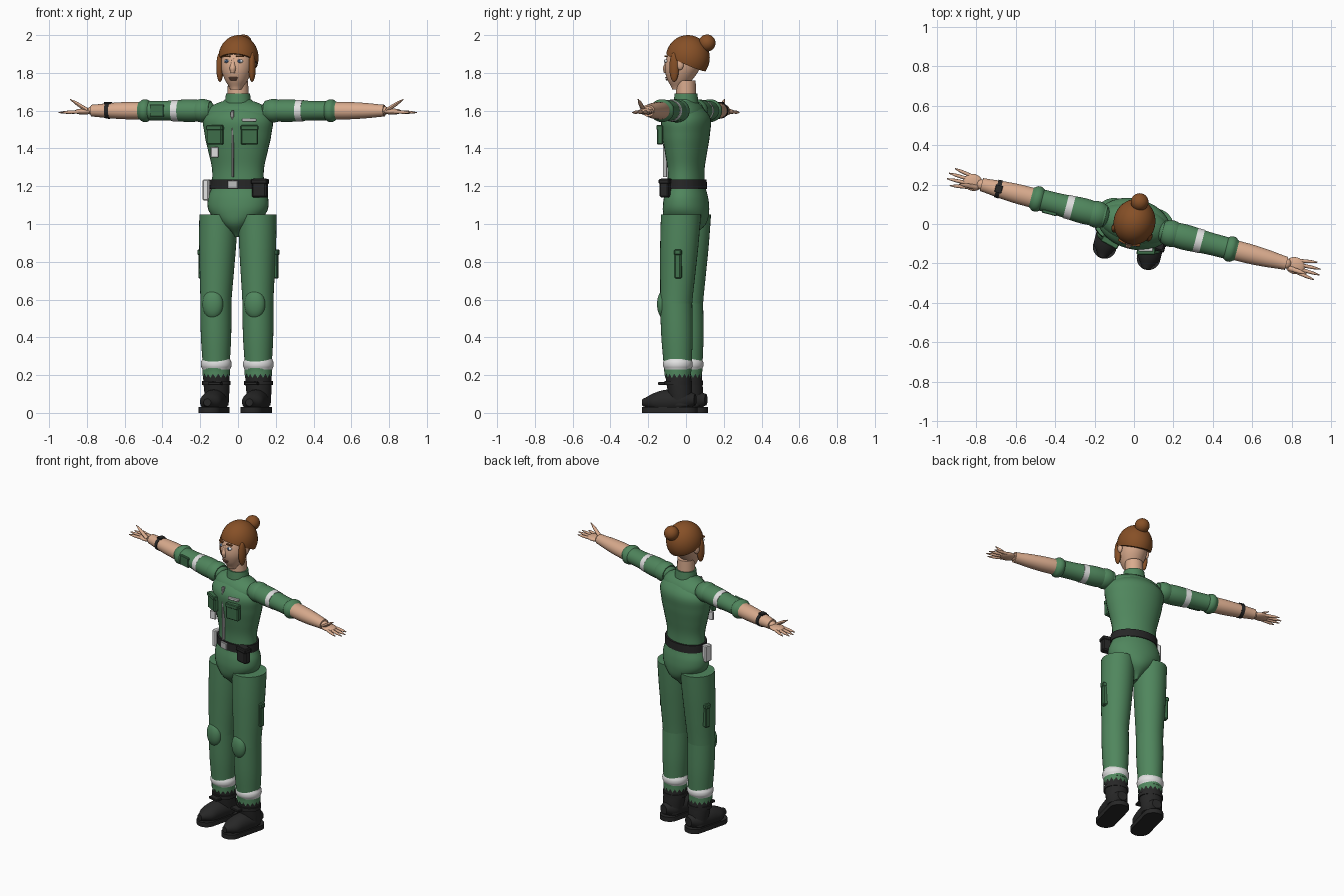
import bpy, bmesh, math
from mathutils import Matrix, Vector

default_cube = bpy.data.objects.get("Cube")
if default_cube:
    bpy.data.objects.remove(default_cube, do_unlink=True)


def make_material(name, *colour):
    material = bpy.data.materials.new(name)
    material.use_nodes = True
    material.diffuse_color = (*colour, 1)
    shader = material.node_tree.nodes["Principled BSDF"]
    shader.inputs["Base Color"].default_value = (*colour, 1)
    return material


GREEN = make_material("uniform green", .08, .24, .11)
DARK_GREEN = make_material("pocket green", .05, .16, .07)
SKIN = make_material("skin", .7, .41, .27)
BROWN = make_material("hair brown", .24, .08, .02)
BLACK = make_material("black", .02, .02, .02)
WHITE = make_material("white", .75, .75, .75)
SILVER = make_material("silver", .5, .5, .5)
BLUE = make_material("eye blue", .05, .1, .2)
LIP = make_material("lip red", .2, .09, .06)

TURN = Matrix.Rotation(math.radians(-14.5), 4, 'Z')  # the whole figure is turned
ARM_Z = 1.6
LEG_X = .115


def finish(bm, name, material, side, smooth=True):
    """Mirror for the right side, turn, and link the finished part."""
    mirror = Matrix.Diagonal((side, 1, 1, 1))
    bmesh.ops.transform(bm, matrix=TURN @ mirror, verts=bm.verts)
    bmesh.ops.recalc_face_normals(bm, faces=bm.faces)
    mesh = bpy.data.meshes.new(name)
    bm.to_mesh(mesh)
    bm.free()
    part = bpy.data.objects.new(name, mesh)
    bpy.context.collection.objects.link(part)
    mesh.materials.append(material)
    if smooth:
        bpy.ops.object.select_all(action='DESELECT')
        part.select_set(True)
        bpy.context.view_layer.objects.active = part
        bpy.ops.object.shade_smooth_by_angle(angle=math.radians(40))


def smooth_value(values, place):
    """Read a smooth curve through evenly spaced values."""
    last = len(values) - 1
    index = min(int(place * last), last - 1)
    t = place * last - index
    before, low, high, after = (values[min(max(index + k, 0), last)] for k in (-1, 0, 1, 2))
    slope_low, slope_high = (high - before) / 2, (after - low) / 2
    bend = 3 * (high - low) - 2 * slope_low - slope_high
    twist = 2 * (low - high) + slope_low + slope_high
    return low + t * (slope_low + t * (bend + t * twist))


def tube(name, material, start, end, widths, depths=None, flat=1, side=1, segments=32, ragged=0):
    """Oval tube along its longest axis, with evenly spaced radii."""
    start, end = Vector(start), Vector(end)
    span = end - start
    along = max(range(3), key=lambda axis: abs(span[axis]))
    across, over = [axis for axis in range(3) if axis != along]
    depths = depths or [width * flat for width in widths]
    steps = 1 if len(widths) == 2 else 5 * (len(widths) - 1)
    bm = bmesh.new()
    rings = []
    for step in range(steps + 1):
        place = step / steps
        ring = []
        for corner in range(segments):
            angle = math.tau * corner / segments
            point = start + span * place
            point[across] += smooth_value(widths, place) * math.cos(angle)
            point[over] += smooth_value(depths, place) * math.sin(angle)
            ring.append(bm.verts.new(point))
        rings.append(ring)
    for low, high in zip(rings, rings[1:]):
        for i in range(segments):
            bm.faces.new((low[i - 1], low[i], high[i], high[i - 1]))
    for vert in rings[0][::2]:
        vert.co.z += ragged
    if not ragged:
        bm.faces.new(rings[0])
    bm.faces.new(rings[-1])
    finish(bm, name, material, side)


def ball(name, material, centre, radii, side=1):
    bm = bmesh.new()
    shape = Matrix.Translation(centre) @ Matrix.Diagonal((*radii, 1))
    bmesh.ops.create_uvsphere(bm, u_segments=28, v_segments=18, radius=1, matrix=shape)
    finish(bm, name, material, side)


def box(name, material, centre, size, side=1, turn=0):
    bm = bmesh.new()
    bmesh.ops.create_cube(bm, size=1, matrix=Matrix.Diagonal((*size, 1)))
    bmesh.ops.bevel(bm, geom=bm.edges[:], offset=min(size) / 6, segments=1, affect='EDGES')
    place = Matrix.Translation(centre) @ Matrix.Rotation(math.radians(turn), 4, 'Z')
    bmesh.ops.transform(bm, matrix=place, verts=bm.verts)
    finish(bm, name, material, side, smooth=False)


def arm_tube(name, material, inner, outer, widths, side):
    tube(name, material, (inner, 0, ARM_Z), (outer, 0, ARM_Z), widths, flat=.92, side=side)


def boot_sole(name, side):
    """Rounded slab, long from heel to toe."""
    bm = bmesh.new()
    rim = []
    for corner in range(32):
        angle = math.tau * (corner + .5) / 32
        middle = .03 if math.sin(angle) > 0 else -.15
        rim.append(bm.verts.new((LEG_X + .06 * math.cos(angle), middle + .06 * math.sin(angle), 0)))
    raised = bmesh.ops.extrude_face_region(bm, geom=[bm.faces.new(rim)])["geom"]
    top = [item for item in raised if isinstance(item, bmesh.types.BMVert)]
    bmesh.ops.translate(bm, vec=(0, 0, .03), verts=top)
    finish(bm, name, BLACK, side)


# Shirt and pelvis
tube("torso", GREEN, (0, 0, 1.2), (0, 0, 1.66), (.14, .14, .16, .18, .18, .07), flat=.68)
ball("shoulder_yoke", GREEN, (0, 0, 1.57), (.18, .1, .09))
tube("collar", GREEN, (0, 0, 1.64), (0, 0, 1.69), (.07, .064), flat=.94)
tube("pelvis", GREEN, (0, 0, .93), (0, 0, 1.2), (.01, .09, .155, .163, .14), (.04, .105, .12, .115, .1))

# Belt with its gear
tube("belt", BLACK, (0, 0, 1.185), (0, 0, 1.235), (.15, .148), flat=.72)
box("belt_buckle", SILVER, (0, -.11, 1.21), (.056, .014, .042))
box("belt_pouch", BLACK, (.14, -.075, 1.19), (.08, .05, .1))
box("belt_pouch_flap", BLACK, (.14, -.075, 1.225), (.086, .056, .026))
box("belt_radio", WHITE, (-.165, -.025, 1.18), (.035, .05, .11))

# Shirt front
tube("zipper", SILVER, (0, -.115, 1.25), (0, -.115, 1.6), (.007, .007), (.012, .012), segments=8)
box("zipper_pull", SILVER, (0, -.12, 1.58), (.018, .014, .03))
box("name_tag", WHITE, (.09, -.11, 1.55), (.075, .02, .016), turn=14)
box("shirt_badge", WHITE, (-.1, -.11, 1.38), (.04, .016, .055), turn=18)

for side, label in ((1, "left_"), (-1, "right_")):
    # Chest pocket
    box(label + "chest_pocket", DARK_GREEN, (.094, -.118, 1.47), (.09, .03, .1), side, 14)
    box(label + "chest_pocket_flap", DARK_GREEN, (.094, -.12, 1.51), (.094, .034, .026), side, 14)

    # Arm
    ball(label + "shoulder", GREEN, (.195, 0, ARM_Z), (.07, .068, .062), side)
    arm_tube(label + "sleeve", GREEN, .15, .5, (.057, .065, .057, .055), side)
    arm_tube(label + "sleeve_band", WHITE, .322, .357, (.062, .061), side)
    arm_tube(label + "sleeve_cuff", GREEN, .475, .54, (.05, .064, .064, .05), side)
    arm_tube(label + "forearm", SKIN, .5, .8, (.05, .05, .044, .034), side)

    # Hand
    ball(label + "wrist", SKIN, (.8, 0, ARM_Z), (.025, .026, .022), side)
    ball(label + "palm", SKIN, (.845, 0, 1.595), (.05, .043, .016), side)
    tube(label + "thumb", SKIN, (.815, -.02, ARM_Z), (.912, -.026, 1.66), (.013, .012, .01, .003),
         side=side, segments=10)
    for finger, tip in dict(index=.955, middle=.978, ring=.975, little=.95).items():
        spread = ("index", "middle", "ring", "little").index(finger) - 1.5
        tube(label + finger + "_finger", SKIN, (.86, spread * .02, 1.594), (tip, spread * .03, 1.59),
             (.009, .009, .008, .003), side=side, segments=10)

    # Trouser leg with knee pad and thigh pocket
    knee = (LEG_X, -.024, .58)
    ankle = (LEG_X, -.015, .22)
    tube(label + "thigh", GREEN, knee, (.106, 0, 1.05), (.082, .09, .098, .102), flat=1.04, side=side)
    tube(label + "shin", GREEN, ankle, knee, (.07, .08, .082), flat=1.04, side=side)
    ball(label + "knee_pad", GREEN, (LEG_X, -.088, .575), (.056, .038, .078), side)
    box(label + "thigh_pocket", DARK_GREEN, (.188, .01, .787), (.058, .034, .152), side)
    box(label + "thigh_pocket_flap", DARK_GREEN, (.19, .01, .85), (.062, .038, .03), side)

    # Ankle band and ragged hem
    tube(label + "ankle_band", WHITE, (LEG_X, -.015, .23), (LEG_X, -.015, .285),
         (.074, .081, .081, .074), flat=.96, side=side)
    tube(label + "trouser_hem", GREEN, (LEG_X, -.015, .185), (LEG_X, -.015, .235),
         (.074, .074), flat=.96, side=side, ragged=.022)

    # Boot
    tube(label + "boot_shaft", BLACK, (LEG_X, .005, .04), (LEG_X, -.015, .215), (.06, .068, .071),
         flat=.96, side=side)
    tube(label + "boot_foot", BLACK, (LEG_X, -.206, .055), (LEG_X, .08, .07),
         (.02, .055, .06, .06, .06, .03), (.02, .045, .06, .06, .06, .03), side=side)
    tube(label + "boot_strap", BLACK, (LEG_X, -.012, .148), (LEG_X, -.012, .17), (.076, .076),
         flat=.96, side=side)
    box(label + "boot_strap_end", BLACK, (.1, -.095, .155), (.07, .045, .015), side)
    boot_sole(label + "boot_sole", side)

    # Ear, eye, brow and side lock
    ball(label + "ear", SKIN, (.088, -.01, 1.845), (.014, .02, .03), side)
    ball(label + "eye", WHITE, (.035, -.097, 1.862), (.017, .012, .01), side)
    ball(label + "iris", BLUE, (.035, -.106, 1.862), (.008, .006, .008), side)
    box(label + "eyebrow", BROWN, (.037, -.1, 1.888), (.042, .014, .008), side, 12)
    ball(label + "side_lock", BROWN, (.088, -.042, 1.83), (.019, .026, .078), side)

# Right arm patch and watch
box("sleeve_patch", DARK_GREEN, (-.43, -.052, ARM_Z), (.075, .018, .064))
arm_tube("watch_strap", BLACK, .7, .722, (.047, .046), -1)
box("watch_face", BLACK, (-.71, 0, 1.64), (.036, .04, .012))

# Head
tube("neck", SKIN, (0, 0, 1.64), (0, 0, 1.76), (.056, .054), flat=.95)
tube("head", SKIN, (0, -.045, 1.712), (0, .01, 1.96),
     (.03, .06, .08, .085, .08, .05), (.03, .065, .09, .098, .09, .06))
tube("nose", SKIN, (0, -.107, 1.8), (0, -.1, 1.875), (.012, .018, .012, .008), flat=1.2, segments=16)
ball("upper_lip", LIP, (0, -.1, 1.774), (.026, .012, .005))
ball("lower_lip", LIP, (0, -.098, 1.764), (.02, .012, .005))

# Hair cap, cut along a slope from fringe to nape, and bun
bm = bmesh.new()
cap = Matrix.Translation((0, .01, 1.88)) @ Matrix.Diagonal((.106, .117, .12, 1))
bmesh.ops.create_uvsphere(bm, u_segments=36, v_segments=24, radius=1, matrix=cap)
cut = bmesh.ops.bisect_plane(bm, geom=bm.verts[:] + bm.edges[:] + bm.faces[:], clear_inner=True,
                             plane_co=Vector((0, -.1, 1.9)), plane_no=Vector((0, .45, 1)))
rim = [item for item in cut["geom_cut"] if isinstance(item, bmesh.types.BMEdge)]
bmesh.ops.contextual_create(bm, geom=rim)
finish(bm, "hair", BROWN, 1)
ball("hair_bun", BROWN, (0, .115, 1.958), (.045, .045, .045))
